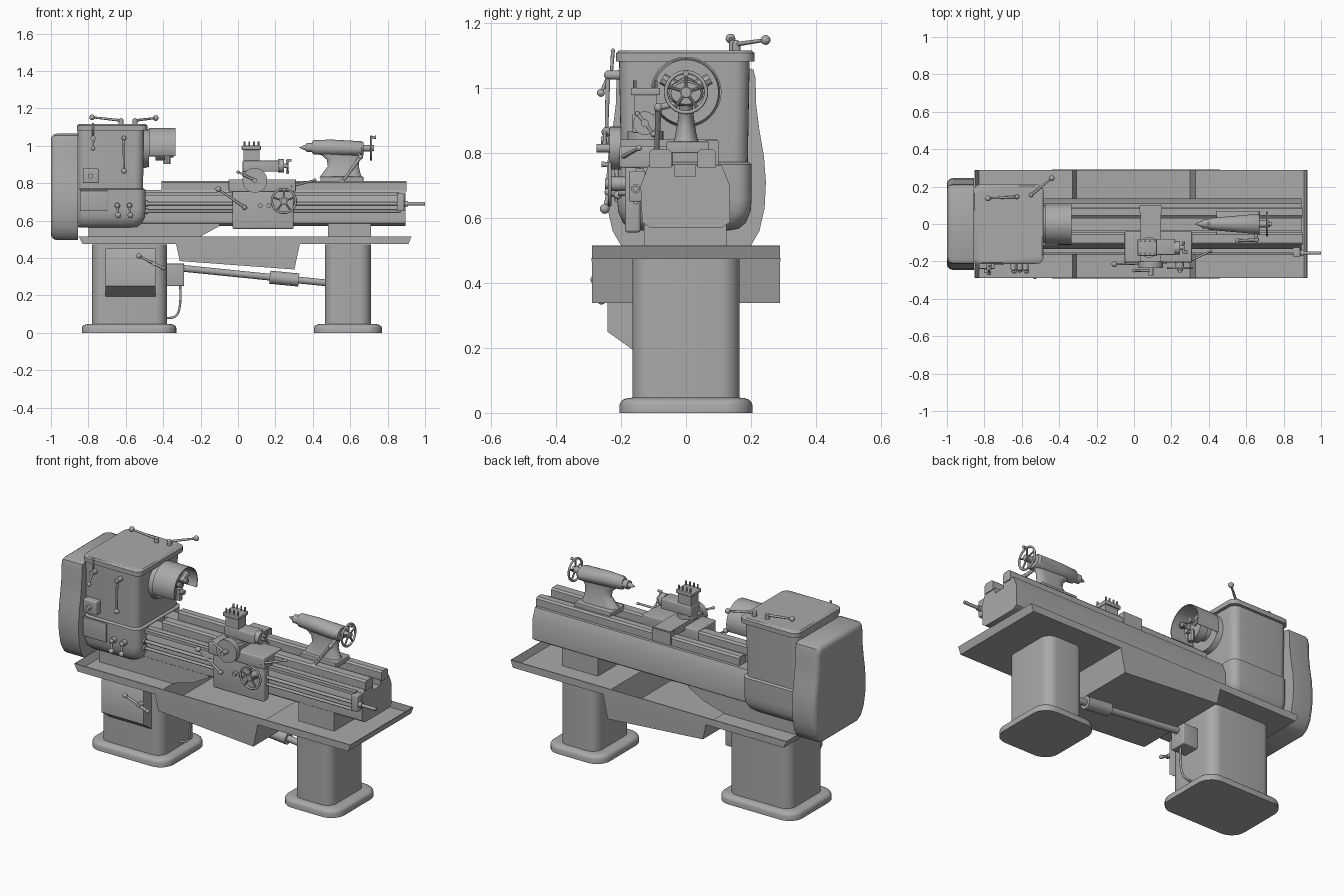
import bpy, bmesh, math
from mathutils import Vector as V

if "Cube" in bpy.data.objects:
    bpy.data.objects.remove(bpy.data.objects["Cube"])

def finish(name, bm, angle=35):
    bmesh.ops.recalc_face_normals(bm, faces=bm.faces)
    me = bpy.data.meshes.new(name)
    bm.to_mesh(me)
    bm.free()
    ob = bpy.data.objects.new(name, me)
    bpy.context.collection.objects.link(ob)
    if angle:
        smooth(ob, angle)
    return ob

def smooth(ob, angle=35):
    bpy.ops.object.select_all(action='DESELECT')
    ob.select_set(True)
    bpy.context.view_layer.objects.active = ob
    bpy.ops.object.shade_smooth_by_angle(angle=math.radians(angle))

def bevel(bm, edges, r, seg=5):
    bmesh.ops.bevel(bm, geom=list(edges), offset=r, segments=seg, profile=0.5, affect='EDGES')

def prism(name, pts, axis, lo, hi, r=0, where=None):
    """Profile extruded along x, y or z; edges passing 'where' are rounded."""
    f = {'X': lambda p, t: (t, p[0], p[1]), 'Y': lambda p, t: (p[0], t, p[1]),
         'Z': lambda p, t: (p[0], p[1], t)}[axis]
    bm = bmesh.new()
    a = [bm.verts.new(f(p, lo)) for p in pts]
    b = [bm.verts.new(f(p, hi)) for p in pts]
    n = len(pts)
    bm.faces.new(a)
    bm.faces.new(b)
    for i in range(n):
        bm.faces.new((a[i], a[(i+1) % n], b[(i+1) % n], b[i]))
    if r:
        bevel(bm, [e for e in bm.edges if where is None or where(e.verts[0].co, e.verts[1].co)], r)
    return finish(name, bm)

def box(name, x0, x1, y0, y1, z0, z1, r=0.0, where=None):
    return prism(name, [(x0, y0), (x1, y0), (x1, y1), (x0, y1)], 'Z', z0, z1, r, where)

def ring(axis, t, c1, c2, h1, h2, r):
    """Rounded rectangle (or ellipse when r is large) across an axis."""
    r1, r2, out = min(r, h1), min(r, h2), []
    for k, (s1, s2) in enumerate([(1, 1), (-1, 1), (-1, -1), (1, -1)]):
        for i in range(8):
            a = (k + i/7*0.98 + 0.01) * math.pi/2
            u = c1 + s1*(h1-r1) + r1*math.cos(a)
            v = c2 + s2*(h2-r2) + r2*math.sin(a)
            out.append((t, u, v) if axis == 'X' else (u, v, t))
    return out

def loft(name, rings):
    bm = bmesh.new()
    vs = [[bm.verts.new(p) for p in r] for r in rings]
    n = len(vs[0])
    for a, b in zip(vs, vs[1:]):
        for i in range(n):
            bm.faces.new((a[i], a[(i+1) % n], b[(i+1) % n], b[i]))
    bm.faces.new(vs[0])
    bm.faces.new(vs[-1])
    return finish(name, bm)

def cyl(name, p, q, r, r2=None, seg=28):
    p, q = V(p), V(q)
    bm = bmesh.new()
    bmesh.ops.create_cone(bm, cap_ends=True, segments=seg, radius1=r,
                          radius2=r if r2 is None else r2, depth=(q-p).length)
    bmesh.ops.rotate(bm, verts=bm.verts, matrix=(q-p).to_track_quat('Z', 'Y').to_matrix())
    bmesh.ops.translate(bm, verts=bm.verts, vec=(p+q)/2)
    return finish(name, bm)

def ball(name, p, r):
    bm = bmesh.new()
    bmesh.ops.create_uvsphere(bm, u_segments=16, v_segments=10, radius=r)
    bmesh.ops.translate(bm, verts=bm.verts, vec=p)
    return finish(name, bm, 60)

def lever(name, p, q, r=0.006, big=0.015):
    cyl(name + "_rod", p, q, r*1.2, r*0.9, 12)
    ball(name + "_hub", p, big*0.85)
    ball(name + "_knob", q, big)

def wheel(name, c, axis, R, spokes=5):
    c, d = V(c), V(axis)
    bpy.ops.mesh.primitive_torus_add(location=c, rotation=d.to_track_quat('Z', 'Y').to_euler(),
        major_radius=R-0.006, minor_radius=0.006, major_segments=36, minor_segments=10)
    bpy.context.object.name = name + "_rim"
    smooth(bpy.context.object, 60)
    cyl(name + "_hub", c - d*0.02, c + d*0.015, 0.016)
    side = V((0, 0, 1)).cross(d)
    for i in range(spokes):
        a = 2*math.pi*i/spokes + math.pi/2
        cyl(name + "_spoke", c, c + (side*math.cos(a) + V((0, 0, 1))*math.sin(a))*(R-0.006), 0.005, seg=10)
    g = c + V((0, 0, R-0.01))
    cyl(name + "_grip", g, g + d*0.025, 0.006, 0.009, 12)

# Pedestals with flared feet
for side, x0, x1, f0, f1 in (("left", -0.78, -0.38, -0.835, -0.33), ("right", 0.465, 0.71, 0.405, 0.77)):
    loft(side + "_pedestal", [ring('Z', z, (x0+x1)/2, 0, (x1-x0)/2, 0.165, 0.06) for z in (0.02, 0.473)])
    loft(side + "_foot", [ring('Z', z, (f0+f1)/2, 0, (f1-f0)/2-i, 0.204-i, 0.085-i)
                          for z, i in ((0, 0), (0.026, 0), (0.035, 0.004), (0.041, 0.011), (0.045, 0.022), (0.047, 0.04))])

# Chip tray with slanted sump, open on top
prof = [(-0.85, .515), (-0.83, .475), (-0.33, .475), (-0.31, .385), (0.30, .34), (0.33, .475), (0.91, .475), (0.925, .515)]
bm = bmesh.new()
A = [bm.verts.new((x, -0.288, z)) for x, z in prof]
B = [bm.verts.new((x, 0.288, z)) for x, z in prof]
for i in range(len(prof)-1):
    bm.faces.new((A[i], A[i+1], B[i+1], B[i]))
for s in (A, B):
    bm.faces.new((s[0], s[1], s[2], s[5], s[6], s[7]))
    bm.faces.new((s[2], s[3], s[4], s[5]))
tray = finish("chip_tray", bm, 0)
m = tray.modifiers.new("sheet", 'SOLIDIFY')
m.thickness = 0.005
m.offset = 0

# Bed, risers and ways
box("right_riser", 0.48, 0.71, -0.13, 0.125, 0.474, 0.60)
prism("left_riser", [(-0.8, .474), (-0.34, .474), (-0.2, .515), (-0.1, .57), (-0.1, .62), (-0.8, .62)], 'Y', -0.13, 0.125)
prism("bed", [(-0.135, .587), (-0.14, .70), (-0.115, .762), (-0.035, .762), (-0.035, .73), (0.03, .73),
              (0.03, .762), (0.11, .762), (0.135, .70), (0.135, .587), (0.11, .57), (-0.11, .57)], 'X', -0.52, 0.895)
for n, a, b in (("front", -0.112, -0.045), ("back", 0.035, 0.092)):
    prism(n + "_way", [(a, .755), (a, .803), (a+.01, .812), (b-.01, .812), (b, .803), (b, .755)], 'X', -0.41, 0.90)
box("rack", -0.5, 0.86, -0.155, -0.13, 0.735, 0.752)
cyl("lead_screw", (-0.5, -0.155, 0.69), (1.0, -0.155, 0.69), 0.009)
cyl("feed_shaft", (-0.5, -0.155, 0.65), (0.87, -0.155, 0.65), 0.008)
box("shaft_bracket", 0.85, 0.89, -0.175, -0.125, 0.65, 0.745, 0.005)
cyl("shaft_collar", (0.88, -0.155, 0.69), (0.91, -0.155, 0.69), 0.014)

# Headstock: gearbox, body and lid
def hs(z, i, r=0.045):
    return ring('Z', z, -0.677 - i*0.5, -0.005, 0.182-i*0.6, 0.207-i, r)
loft("gearbox", [hs(.562, .07), hs(.567, .04), hs(.585, .018), hs(.62, .003), hs(.66, 0), hs(.765, 0), hs(.772, .01)])
loft("headstock", [hs(.76, .012), hs(1.09, .006)])
loft("headstock_lid", [ring('Z', z, -0.672, -0.002, .188-i, .213-i, .04) for z, i in ((1.082, 0), (1.108, 0), (1.115, .008))])
# End cover: waisted outline, rounded outer edge
half = [(.185, 1.065), (.208, 1.056), (.214, 1.03), (.216, .95), (.226, .87), (.24, .79), (.246, .71), (.242, .63), (.226, .56), (.2, .515), (.165, .495)]
out = half + [(-y, z) for y, z in reversed(half)]
loft("end_cover", [[(x, y*(1-i/.24), .78 + (z-.78)*(1-i/.285)) for y, z in out] for x, i in
     ((-.855, 0), (-.965, 0), (-.98, .003), (-.99, .009), (-.997, .018), (-1.0, .03))])

# Headstock controls
lever("lid_lever_left", (-0.625, .145, 1.135), (-0.78, .137, 1.152))
lever("lid_lever_right", (-0.55, .155, 1.135), (-0.44, .245, 1.148))
for x, y in ((-0.625, .145), (-0.55, .155)):
    cyl("lid_lever_post", (x, y, 1.11), (x, y, 1.14), 0.013)
for x in (-0.775, -0.61):
    cyl("front_lever_post", (x, -0.19, 1.04), (x, -0.245, 1.04), 0.014)
lever("speed_lever", (-0.61, -0.24, 1.04), (-0.61, -0.245, 0.865))
lever("range_lever", (-0.775, -0.225, 1.115), (-0.775, -0.23, 1.04), 0.005, 0.008)
lever("range_lever_lower", (-0.775, -0.235, 1.04), (-0.775, -0.262, 0.985), 0.006, 0.012)
box("switch_box", -0.83, -0.745, -0.24, -0.18, 0.80, 0.878, 0.006)
cyl("switch_button", (-0.788, -0.235, 0.838), (-0.788, -0.262, 0.838), 0.013)
box("feed_chart_panel", -0.845, -0.695, -0.22, -0.2, 0.65, 0.76, 0.003)
for x in (-0.645, -0.58):
    cyl("feed_lever_post", (x, -0.2, 0.68), (x, -0.24, 0.68), 0.016)
    lever("feed_lever", (x, -0.238, 0.68), (x+0.005, -0.25, 0.628))
cyl("shaft_boss_upper", (-0.52, -0.155, 0.69), (-0.485, -0.155, 0.69), 0.016)
cyl("shaft_boss_lower", (-0.52, -0.155, 0.65), (-0.485, -0.155, 0.65), 0.014)

# Spindle, chuck and curved guard
Z = 0.987
cyl("spindle_boss", (-0.51, 0, Z), (-0.475, 0, Z), 0.108, 0.1, 40)
cyl("spindle_nose", (-0.48, 0, Z), (-0.43, 0, Z), 0.045)
cyl("chuck", (-0.44, 0, Z), (-0.39, 0, Z), 0.065, seg=36)
for k in range(3):
    a = math.radians(30 + 120*k)
    d = V((0, math.cos(a), math.sin(a)))
    c = V((-0.38, 0, Z))
    cyl("chuck_jaw", c + d*0.02, c + d*0.085, 0.018, seg=8)
    cyl("chuck_jaw_tip", c + d*0.035, c + d*0.035 + V((0.035, 0, 0)), 0.014, seg=8)
arc = [math.radians(-22 + 224*i/36) for i in range(37)]
prism("chuck_guard", [(.109*math.cos(a), Z+.109*math.sin(a)) for a in arc] +
      [(.104*math.cos(a), Z+.104*math.sin(a)) for a in reversed(arc)], 'X', -0.475, -0.335)

# Carriage: apron, saddle and cross slide
box("apron", -0.03, 0.298, -0.188, -0.14, 0.555, 0.76, 0.01)
box("saddle", -0.05, 0.31, -0.205, -0.04, 0.755, 0.82, 0.005)
box("cross_slide", 0.035, 0.145, -0.2, 0.095, 0.80, 0.842)
box("cross_slide_end", 0.03, 0.15, 0.06, 0.1, 0.765, 0.838)
cyl("cross_feed_dial", (0.09, -0.2, 0.815), (0.09, -0.235, 0.815), 0.066, seg=36)
cyl("cross_feed_hub", (0.09, -0.23, 0.815), (0.09, -0.275, 0.815), 0.013)
lever("cross_feed_crank", (0.09, -0.25, 0.815), (0.0, -0.25, 0.86), 0.006, 0.009)
wheel("carriage_wheel", (0.245, -0.235, 0.705), (0, -1, 0), 0.07)
cyl("carriage_wheel_shaft", (0.245, -0.18, 0.705), (0.245, -0.24, 0.705), 0.022)
lever("half_nut_lever", (0.035, -0.21, 0.67), (-0.105, -0.215, 0.768))
lever("clutch_lever", (0.29, -0.2, 0.785), (0.41, -0.145, 0.815), 0.006, 0.009)
for x in (0.12, 0.165):
    cyl("apron_knob", (x, -0.18, 0.68), (x, -0.21, 0.68), 0.012)

# Compound slide and tool post
cyl("swivel_base", (0.08, -0.125, 0.835), (0.08, -0.125, 0.868), 0.055)
box("compound_slide", 0.025, 0.22, -0.165, -0.08, 0.862, 0.92, 0.005)
box("tool_post", 0.03, 0.115, -0.16, -0.09, 0.91, 0.985)
box("tool_post_top", 0.02, 0.122, -0.17, -0.08, 0.978, 1.0, 0.004)
for x in (0.035, 0.06, 0.085, 0.11):
    for y in (-0.158, -0.092):
        cyl("clamp_screw", (x, y, 0.995), (x, y, 1.023), 0.005, seg=8)
cyl("compound_dial", (0.215, -0.127, 0.892), (0.245, -0.127, 0.892), 0.036)
cyl("compound_hub", (0.245, -0.127, 0.892), (0.27, -0.127, 0.892), 0.012)
lever("compound_crank", (0.265, -0.15, 0.922), (0.265, -0.1, 0.858), 0.005, 0.009)
cyl("compound_grip", (0.265, -0.15, 0.922), (0.285, -0.15, 0.922), 0.007)

# Tailstock
box("tailstock_base", 0.44, 0.67, -0.06, 0.07, 0.80, 0.835, 0.004)
loft("tailstock_column", [ring('Z', z, (a+b)/2, 0, (b-a)/2, w, .05) for z, a, b, w in
     ((.83, .435, .665, .04), (.85, .45, .655, .034), (.89, .48, .645, .027), (.925, .475, .65, .022), (.955, .44, .67, .021), (.98, .42, .672, .025))])
loft("tailstock_barrel", [ring('X', x, 0, z, a, b, 1) for x, z, a, b in
     ((.395, .992, .026, .03), (.405, .992, .032, .038), (.5, .99, .04, .043), (.66, .984, .054, .04), (.672, .984, .046, .034))])
cyl("tailstock_quill", (0.365, 0, 0.99), (0.40, 0, 0.99), 0.024)
cyl("tailstock_center", (0.33, 0, 0.99), (0.366, 0, 0.99), 0.002, 0.018)
cyl("tailstock_shaft", (0.66, 0, 0.987), (0.72, 0, 0.987), 0.018)
wheel("tailstock_wheel", (0.712, 0, 0.987), (1, 0, 0), 0.068)
lever("tailstock_clamp", (0.655, -0.085, 0.94), (0.555, -0.09, 0.803), 0.008, 0.016)
cyl("tailstock_clamp_shaft", (0.655, -0.085, 0.94), (0.645, 0, 0.96), 0.01)

# Door on left pedestal with slanted bottom, and its lever
prism("motor_door", [(-.15, .45), (-.235, .45), (-.242, .44), (-.242, .25), (-.165, .195), (-.165, .165), (-.15, .165)], 'X', -0.708, -0.44)
lever("door_lever", (-0.40, -0.26, 0.345), (-0.53, -0.28, 0.41), 0.007, 0.014)
cyl("door_lever_post", (-0.45, -0.23, 0.37), (-0.45, -0.275, 0.37), 0.012)

# Junction box, tie tube and cable
box("junction_box", -0.385, -0.288, -0.05, 0.05, 0.25, 0.37, 0.005)
cyl("tie_tube", (-0.30, 0, 0.345), (0.48, 0, 0.266), 0.018)
cyl("tie_sleeve", (0.17, 0, 0.297), (0.325, 0, 0.282), 0.035)
cu = bpy.data.curves.new("cable", 'CURVE')
cu.dimensions = '3D'
cu.bevel_depth = 0.006
s = cu.splines.new('NURBS')
pts = [(-.31, .26), (-.305, .2), (-.31, .12), (-.33, .075), (-.385, .08)]
s.points.add(len(pts)-1)
for p, (x, z) in zip(s.points, pts):
    p.co = (x, 0, z, 1)
s.use_endpoint_u = True
bpy.context.collection.objects.link(bpy.data.objects.new("cable", cu))

# Dark machine grey on everything
grey = bpy.data.materials.new("machine_grey")
grey.diffuse_color = (0.4, 0.4, 0.4, 1)
grey.use_nodes = True
grey.node_tree.nodes["Principled BSDF"].inputs["Base Color"].default_value = grey.diffuse_color
for ob in bpy.context.collection.objects:
    ob.data.materials.append(grey)
